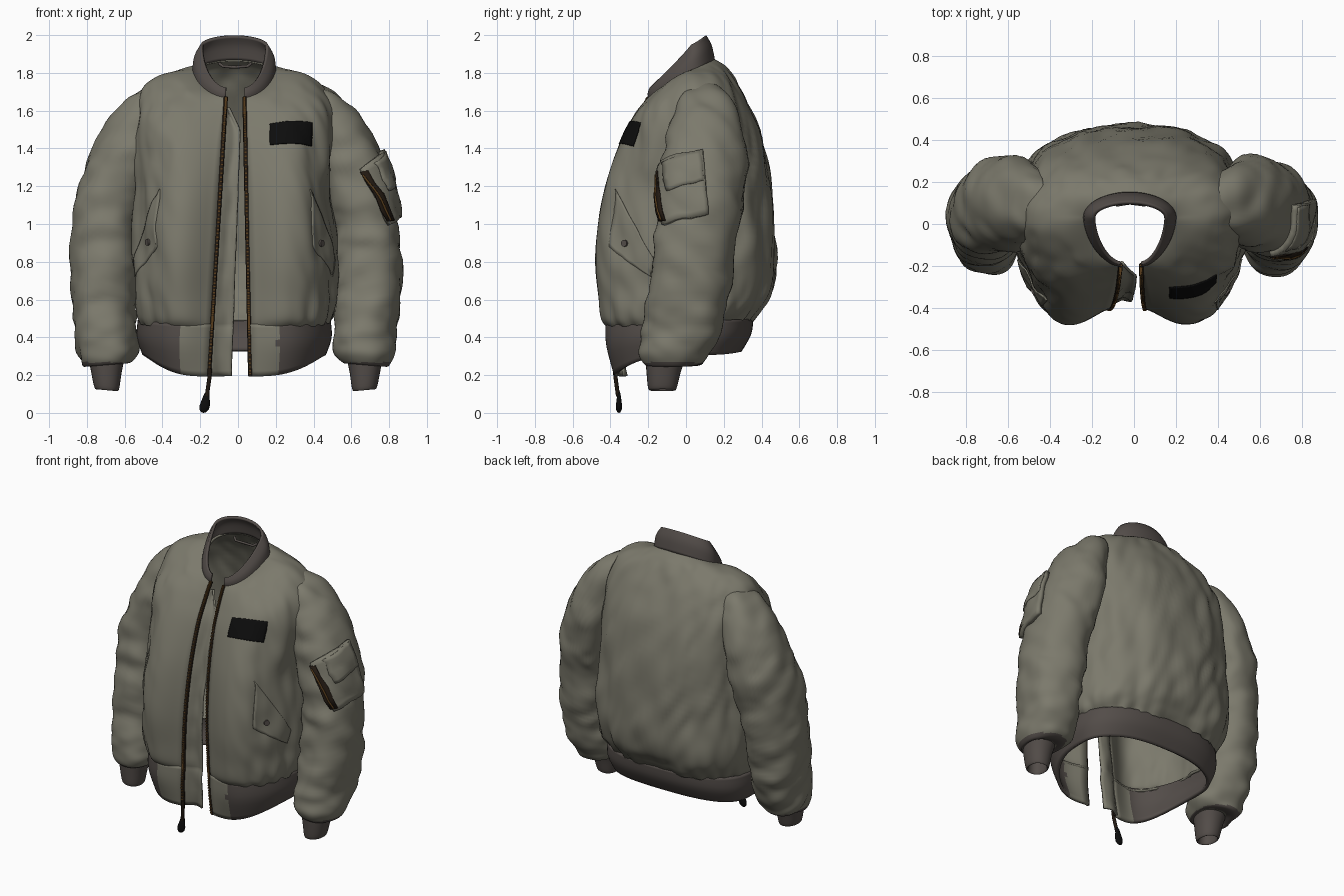
import bpy, bmesh, math
from mathutils import Vector, noise
from mathutils.bvhtree import BVHTree

if "Cube" in bpy.data.objects:
    bpy.data.objects.remove(bpy.data.objects["Cube"])


def material(name, r, g, b):
    m = bpy.data.materials.new(name)
    m.diffuse_color = (r, g, b, 1)
    m.use_nodes = True
    m.node_tree.nodes["Principled BSDF"].inputs["Base Color"].default_value = m.diffuse_color
    return m


OLIVE = material("olive cloth", 0.20, 0.193, 0.150)
RIB = material("brown grey rib knit", 0.086, 0.073, 0.066)
TAPE = material("dark zip tape", 0.016, 0.010, 0.006)
BRASS = material("brass teeth", 0.10, 0.048, 0.012)
BLACK = material("black", 0.004, 0.004, 0.004)


def spline(rows, t):
    """Catmull-Rom blend through a list of number rows."""
    i = max(0, min(int(t), len(rows) - 2))
    f = t - i
    p = [rows[max(0, min(k, len(rows) - 1))] for k in (i - 1, i, i + 1, i + 2)]
    return [0.5 * (2 * b + (c - a) * f + (2 * a - 5 * b + 4 * c - d) * f * f
                   + (3 * b - a - 3 * c + d) * f ** 3) for a, b, c, d in zip(*p)]


def grid(name, rows, mats, thick=0.0, closed=False, rule=None):
    """Surface through a table of points, with optional cloth thickness."""
    n = len(rows[0])
    verts = [tuple(p) for r in rows for p in r]
    faces = [(i * n + j, i * n + (j + 1) % n, (i + 1) * n + (j + 1) % n, (i + 1) * n + j)
             for i in range(len(rows) - 1) for j in range(n if closed else n - 1)]
    me = bpy.data.meshes.new(name)
    me.from_pydata(verts, [], faces)
    ob = bpy.data.objects.new(name, me)
    bpy.context.collection.objects.link(ob)
    for m in mats:
        me.materials.append(m)
    for p in me.polygons:
        if rule:
            p.material_index = rule(p.center)
    if thick:
        s = ob.modifiers.new("thickness", "SOLIDIFY")
        s.thickness, s.offset = thick, 0
    me.update()
    ob.select_set(True)
    bpy.context.view_layer.objects.active = ob
    bpy.ops.object.shade_smooth_by_angle(angle=math.radians(50))
    ob.select_set(False)
    return ob, BVHTree.FromPolygons([Vector(v) for v in verts], faces)


def xl(z):
    return -0.065 - 0.09 * (1.67 - z) / 1.47


def xr(z):
    return 0.035 + 0.03 * (1.67 - z) / 1.47


def torso_point(row, a, p, pb, e):
    """Point on a ring that is open at the front; a = 0 is the right front edge.
    p and pb set how square the front and back are, e how the height changes."""
    w, yf, yb, lobe, zf, zs, zb = row
    s, c = math.sin(a), math.cos(a)
    front = c > 0
    k = p if front else pb
    z = zs + ((zf if front else zb) - zs) * abs(c) ** e
    x0 = (xr(zf) if s >= 0 else xl(zf)) if front else -0.02
    side = (w if s >= 0 else -w) - 0.02
    across = abs(s) ** k
    y = 0.03 + ((yf if front else yb) - 0.03) * abs(c) ** k
    if front:
        y -= lobe * math.sin(math.pi * min(1, across)) ** 1.3
    return Vector((x0 + (side - x0) * across, y, z))


# half width, front y, back y, chest bulge, front z, side z, back z
BODY = [(.20, -.19, .14, 0, 1.67, 1.81, 1.87), (.32, -.215, .19, .01, 1.63, 1.80, 1.83),
        (.45, -.255, .26, .03, 1.55, 1.735, 1.74), (.515, -.31, .345, .045, 1.42, 1.59, 1.56),
        (.52, -.36, .425, .075, 1.2, 1.3, 1.3), (.53, -.385, .455, .09, 1.0, 1.0, 1.0),
        (.54, -.395, .465, .095, .80, .80, .80), (.535, -.39, .445, .085, .62, .62, .64),
        (.515, -.385, .39, .075, .50, .52, .55), (.49, -.375, .34, .045, .45, .48, .49)]
HEM = [(.50, -.38, .345, .05, .47, .49, .50), (.505, -.38, .335, .045, .35, .40, .42),
       (.475, -.36, .285, .02, .195, .31, .33)]
COLLAR = [(.215, -.19, .145, 0, 1.66, 1.80, 1.87), (.205, -.195, .128, 0, 1.69, 1.88, 1.945),
          (.17, -.185, .10, 0, 1.72, 1.945, 1.995)]


def body_point(t, a):
    p = torso_point(spline(BODY, t), a, 1 - 0.27 * min(1, t / 4), 1 - .2 * min(1, t / 3),
                    1 + .5 * min(1, t))
    fold = 0.028 * noise.noise(Vector((p.x * 6, p.y * 6, p.z * 3)))
    fold += 0.014 * noise.noise(Vector((p.x * 14 + p.z * 5, p.y * 14, p.z * 5)))
    fold += 0.009 * math.sin(26 * a) * (t / 9) ** 7
    out = Vector((p.x, p.y, 0)).normalized()
    return p + out * fold * min(1, t) * min(1, (1 - math.cos(a)) * 4)


def hem_point(t, a):
    return torso_point(spline(HEM, t), a, .72, .8, 2.4)


def sweep(n):
    return [2 * math.pi * j / n for j in range(n + 1)]


# Torso, hem band and collar
body, body_tree = grid("jacket_body", [[body_point(9 * i / 63, a) for a in sweep(150)]
                                       for i in range(64)], [OLIVE], 0.016)
grid("hem_band", [[hem_point(i / 4, a) for a in sweep(120)] for i in range(9)],
     [RIB, OLIVE], 0.022, rule=lambda c: int(c.y < 0 and -.31 < c.x < .21))
grid("collar", [[torso_point(spline(COLLAR, i / 4), a, 1.15, 1.0, 1.05) for a in sweep(72)]
                for i in range(9)], [RIB], 0.016)

# Sleeves and cuffs: outer x, outer z, inner x, inner z, front y, back y
SLEEVE = [(.40, 1.74, .48, 1.15, -.06, .26), (.50, 1.71, .49, 1.08, -.10, .30),
          (.62, 1.59, .50, 1.02, -.12, .32), (.745, 1.38, .51, .95, -.135, .31),
          (.82, 1.17, .51, .88, -.15, .28), (.855, .92, .51, .76, -.17, .25),
          (.86, .65, .515, .58, -.20, .22), (.84, .45, .515, .43, -.225, .18),
          (.825, .32, .515, .33, -.24, .13), (.785, .25, .55, .27, -.22, .065),
          (.75, .28, .59, .28, -.19, -.02)]
CUFF = [(.77, .31, .57, .31, -.215, .01), (.755, .23, .59, .22, -.21, -.025),
        (.735, .135, .605, .125, -.20, -.05), (.72, .14, .62, .13, -.185, -.06),
        (.73, .24, .61, .24, -.19, -.04)]


def tube(rows, steps, n, side, folds):
    out = []
    for i in range(steps + 1):
        t = (len(rows) - 1) * i / steps
        xo, zo, xi, zi, y0, y1 = spline(rows, t)
        mid = Vector(((xo + xi) / 2, (y0 + y1) / 2, (zo + zi) / 2))
        u, v = Vector(((xo - xi) / 2, 0, (zo - zi) / 2)), Vector((0, (y1 - y0) / 2, 0))
        ring = []
        for j in range(n):
            c, s = math.cos(2 * math.pi * j / n), math.sin(2 * math.pi * j / n)
            d = u * math.copysign(abs(c) ** .92, c) + v * math.copysign(abs(s) ** .92, s)
            q = mid + d
            f = folds * noise.noise(Vector((q.x * 4 + side * 7, q.y * 5, q.z * 8 + q.y * 6)))
            f += folds * .5 * noise.noise(Vector((q.x * 9, q.y * 10 + side, q.z * 14)))
            q += d.normalized() * f
            ring.append(Vector((q.x if side > 0 else -q.x - 0.025, q.y, q.z)))
        out.append(ring)
    return out


trees = {}
for side, label in ((1, "right"), (-1, "left")):
    _, trees[side] = grid("sleeve_" + label, tube(SLEEVE, 76, 56, side, 0.022), [OLIVE, RIB], 0.01,
                          True, lambda c: int(c.z < .27))
    grid("cuff_" + label, tube(CUFF, 20, 32, side, 0), [RIB], 0, True)


def snap(tree, p, lift, axis):
    """Nearest cloth point, lifted outward from the given axis point."""
    loc, nor, _, _ = tree.find_nearest(Vector(p))
    if nor.dot(loc - Vector(axis)) < 0:
        nor = -nor
    return loc + nor * lift, nor


def plate(name, tree, corners, mat, thick, axis, lift=0.008, n=14):
    """Thin panel that follows the cloth between four corners."""
    a, b, c, d = map(Vector, corners)
    rows = [[snap(tree, a.lerp(b, j / n).lerp(d.lerp(c, j / n), i / n), lift + thick / 2, axis)[0]
             for j in range(n + 1)] for i in range(n + 1)]
    grid(name, rows, [mat], thick)


# Chest patch
plate("chest_patch", body_tree, [(.165, -.33, 1.545), (.39, -.235, 1.535), (.40, -.29, 1.415),
                                 (.165, -.37, 1.425)], BLACK, 0.006, (.2, 0, 1.4))

# Side pocket flaps with snap buttons
for side, label in ((1, "right"), (-1, "left")):
    m = lambda x, y, z: (x if side > 0 else -x - .04, y, z)
    plate("pocket_flap_" + label, body_tree,
          [m(.42, -.39, 1.19), m(.52, -.17, .81), m(.52, -.20, .72), m(.44, -.42, .88)],
          OLIVE, 0.010, (0, 0, .95), 0.004)
    pos, nor = snap(body_tree, m(.48, -.35, .90), 0.018, (0, 0, .9))
    bpy.ops.mesh.primitive_cylinder_add(radius=.018, depth=.014, vertices=20, location=pos,
                                        rotation=nor.to_track_quat('Z', 'Y').to_euler())
    bpy.context.object.name = "pocket_button_" + label
    bpy.context.object.data.materials.append(RIB)
    bpy.context.object.select_set(False)

# Sleeve pocket with its flap and zip
axis = (.6, .1, 1.1)
plate("sleeve_pocket", trees[1], [(.645, -.14, 1.29), (.76, .09, 1.39), (.86, .12, 1.05),
                                  (.79, -.11, .99)], OLIVE, 0.03, axis, 0.002, 10)
plate("sleeve_pocket_flap", trees[1], [(.70, -.09, 1.31), (.76, .08, 1.38), (.82, .095, 1.23),
                                       (.765, -.07, 1.17)], OLIVE, 0.008, axis, 0.029, 8)
plate("sleeve_pocket_zip", trees[1], [(.645, -.14, 1.275), (.68, -.125, 1.28), (.80, -.085, 1.01),
                                      (.775, -.12, 1.0)], TAPE, 0.008, axis, 0.03, 4)


def curve(name, pts, radius, mat):
    cu = bpy.data.curves.new(name, "CURVE")
    cu.dimensions, cu.bevel_depth, cu.bevel_resolution, cu.use_fill_caps = "3D", radius, 2, True
    sp = cu.splines.new("POLY")
    sp.points.add(len(pts) - 1)
    for q, p in zip(sp.points, pts):
        q.co = (*p, 1)
    cu.materials.append(mat)
    bpy.context.collection.objects.link(bpy.data.objects.new(name, cu))


A, B = Vector((.66, -.14, 1.26)), Vector((.785, -.105, 1.02))
curve("sleeve_zip_teeth", [snap(trees[1], A.lerp(B, k / 5), .038, axis)[0] for k in range(6)],
      0.006, BRASS)

# Front zip: tape along each edge and a row of teeth
edges = {}
for a, s, label in ((0, -1, "right"), (2 * math.pi, 1, "left")):
    pts = [body_point(i / 5, a) for i in range(44)] + [hem_point(i / 4, a) for i in range(1, 9)]
    pts = [p + Vector((0, -0.004, 0)) for p in pts]
    edges[label] = pts
    curve("zip_tape_" + label, pts, 0.012, TAPE)
    bm = bmesh.new()
    for k in range(105):
        t = k / 105 * (len(pts) - 1)
        p = pts[int(t)].lerp(pts[int(t) + 1], t % 1) + Vector((s * .002, -.008, 0))
        for v in bmesh.ops.create_cube(bm, size=1)["verts"]:
            v.co = Vector((v.co.x * .014, v.co.y * .012, v.co.z * .007)) + p
    me = bpy.data.meshes.new("zip_teeth_" + label)
    bm.to_mesh(me)
    bm.free()
    me.materials.append(BRASS)
    bpy.context.collection.objects.link(bpy.data.objects.new("zip_teeth_" + label, me))

# Wind flap behind the left zip
flap = []
for p in edges["left"][6:]:
    k = (1.6 - p.z) / 1.4
    width = (0.085 + 0.035 * k) * min(1, 0.35 + 9 * k)
    flap.append([p + Vector((width * j / 6, .015 + .03 * math.sin(j / 6 * 2.4)
                             + .012 * noise.noise(Vector((j * .3, 0, p.z * 8))), 0)) for j in range(7)])
grid("wind_flap", flap, [OLIVE], 0.012)

# Zip slider, strap and pull tab
curve("zip_strap", [(-.148, -.378, .235), (-.152, -.372, .18), (-.165, -.36, .09)], 0.011, TAPE)
TAB = [(.006, .115), (.014, .10), (.021, .07), (.027, .04), (.025, .018), (.014, .004), (.001, 0)]
grid("zip_pull", [[Vector((-.163 - .17 * (.115 - z) + r * math.cos(a), -.355 + .6 * r * math.sin(a), z))
                   for a in sweep(20)[:-1]] for r, z in TAB], [BLACK], 0, True)

# Hanger loop inside the neck
curve("hanger_loop", [(-.10, .105, 1.85), (-.08, .09, 1.835), (-.02, .10, 1.83),
                      (.05, .09, 1.835), (.07, .105, 1.85)], 0.008, RIB)
